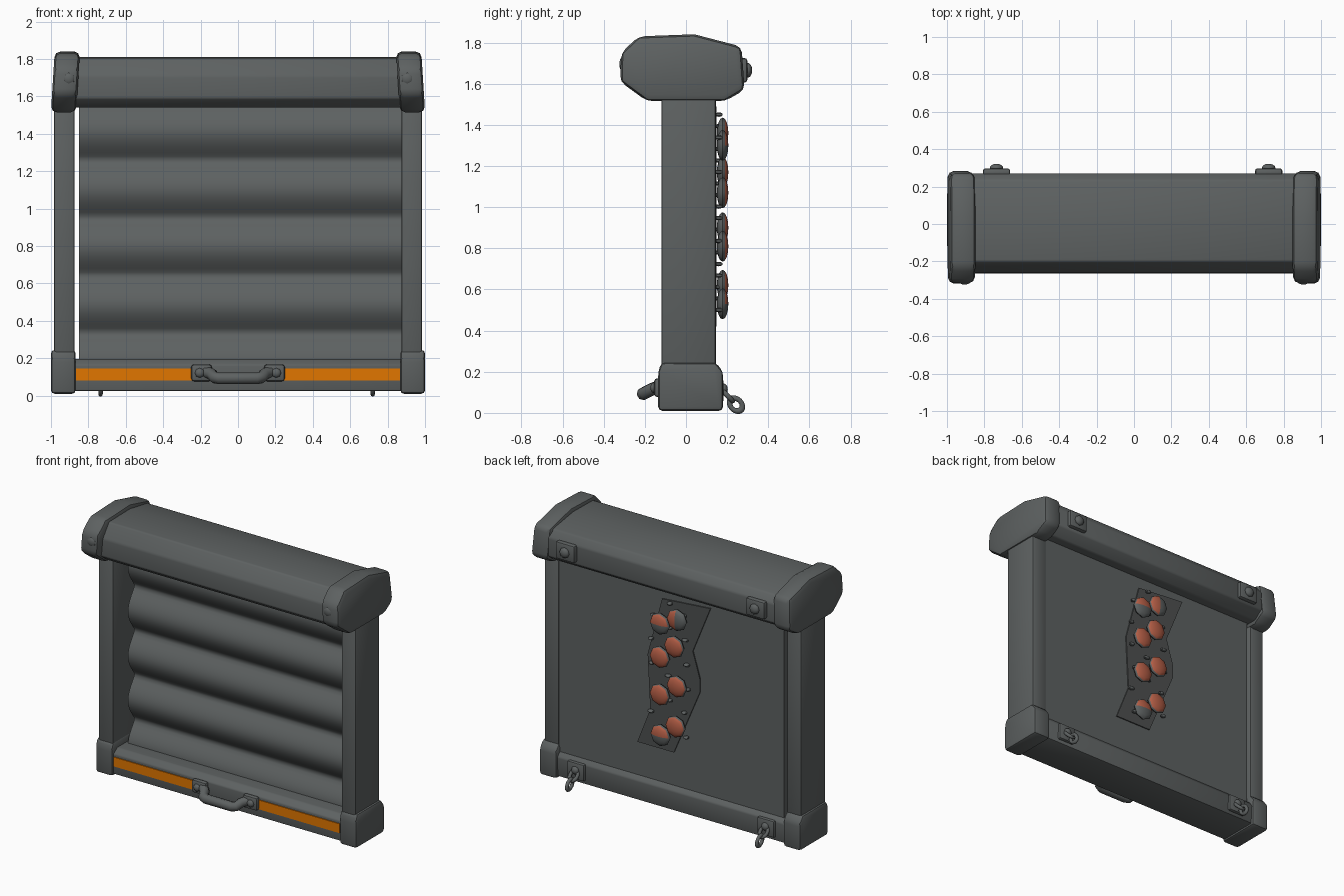
import bpy, bmesh, math, random
from mathutils import Matrix

random.seed(4)
cube = bpy.data.objects.get("Cube")
if cube:
    bpy.data.objects.remove(cube)


def material(name, rgb):
    m = bpy.data.materials.new(name)
    m.use_nodes = True
    color = (*rgb, 1)
    m.diffuse_color = color
    bsdf = m.node_tree.nodes["Principled BSDF"]
    bsdf.inputs["Base Color"].default_value = color
    bsdf.inputs["Roughness"].default_value = 0.7
    return m


GRAY = material("steel gray", (0.11, 0.12, 0.12))
DARK = material("dark gray", (0.075, 0.08, 0.08))
ORANGE = material("orange paint", (0.75, 0.18, 0.0))
RED = material("rusty red", (0.45, 0.11, 0.06))


def finish(bm, name, mats, angle=35):
    bmesh.ops.recalc_face_normals(bm, faces=bm.faces)
    me = bpy.data.meshes.new(name)
    bm.to_mesh(me)
    bm.free()
    for m in mats:
        me.materials.append(m)
    ob = bpy.data.objects.new(name, me)
    bpy.context.collection.objects.link(ob)
    smooth(ob, angle)
    return ob


def smooth(ob, angle=35):
    bpy.ops.object.select_all(action='DESELECT')
    ob.select_set(True)
    bpy.context.view_layer.objects.active = ob
    bpy.ops.object.shade_smooth_by_angle(angle=math.radians(angle))


def round_edges(bm, width, segments=2):
    edges = [e for e in bm.edges if e.calc_face_angle(0) > 0.3]
    bmesh.ops.bevel(bm, geom=edges, offset=width, segments=segments,
                    profile=0.5, affect='EDGES', clamp_overlap=True)


def prism(name, profile, x0, x1, mat, bevel=0.0, angle=35):
    """Extrude a (y, z) profile along x."""
    bm = bmesh.new()
    face = bm.faces.new([bm.verts.new((x0, y, z)) for y, z in profile])
    new = bmesh.ops.extrude_face_region(bm, geom=[face])["geom"]
    bmesh.ops.translate(bm, vec=(x1 - x0, 0, 0),
                        verts=[v for v in new if isinstance(v, bmesh.types.BMVert)])
    bmesh.ops.recalc_face_normals(bm, faces=bm.faces)
    if bevel:
        round_edges(bm, bevel)
    return finish(bm, name, [mat], angle)


def box(name, lo, hi, mat, bevel=0.0):
    profile = [(lo[1], lo[2]), (hi[1], lo[2]), (hi[1], hi[2]), (lo[1], hi[2])]
    return prism(name, profile, lo[0], hi[0], mat, bevel)


def stud(name, loc, size, mat, sides=8):
    """Rounded head whose axis runs along y."""
    bm = bmesh.new()
    bmesh.ops.create_uvsphere(bm, u_segments=sides, v_segments=8, radius=1)
    bm.transform(Matrix.Translation(loc) @ Matrix.Diagonal((*size, 1))
                 @ Matrix.Rotation(-math.pi / 2, 4, 'X'))
    return finish(bm, name, [mat], 50)


# Side posts, feet and hood end caps
cap_profile = [(-.23, 1.83), (.04, 1.84), (.27, 1.78), (.285, 1.57),
               (.19, 1.515), (-.19, 1.515), (-.32, 1.61), (-.315, 1.75)]
foot_profile = [(-.135, .01), (.18, .01), (.18, .2), (.145, .245),
                (-.12, .245), (-.135, .2)]
for s, side in ((-1, "right"), (1, "left")):
    prism(f"{side}_post", [(-.12, .15), (.145, .15), (.145, 1.6), (-.12, 1.6)],
          s * .873, s * .985, GRAY, .012)
    prism(f"{side}_foot", foot_profile, s * .868, s, GRAY, .02)
    cap = prism(f"{side}_hood_cap", cap_profile, s * .85, s * .985, GRAY, .03)
    for v in cap.data.vertices:
        v.co.x += s * .02 * (1.84 - v.co.z) / .32 - s * .005
    stud(f"{side}_cap_bolt", (s * .905, -.308, 1.695), (.035, .016, .035), GRAY, 6)

# Hood tube between the caps
hood_profile = [(-.2, 1.805), (.03, 1.81), (.235, 1.77), (.27, 1.72), (.27, 1.59),
                (.2, 1.54), (-.2, 1.54), (-.265, 1.59), (-.26, 1.71)]
prism("hood", hood_profile, -.87, .87, GRAY, .01, 50)

# Rolling shutter: rounded slats in front, flat back
pitch, valley, steps = .308, .335, 75
front = []
for i in range(steps + 1):
    z = .1 + 1.5 * i / steps
    wave = math.sqrt(math.sin(math.pi * (z - valley) / pitch) ** 2 + .015)
    front.append((.09 - .08 * wave, z))
prism("shutter", front + [(.14, 1.6), (.14, .1)], -.85, .875, GRAY, 0, 60)

# Bottom bar
bar_profile = [(-.12, .025), (.16, .025), (.165, .16), (.135, .195),
               (-.08, .195), (-.12, .165)]
prism("bottom_bar", bar_profile, -.88, .88, GRAY, .008)

# Painted stripes and the front handle between them
for s, side in ((-1, "right"), (1, "left")):
    a, b = sorted((s * .14, s * .25))
    box(f"{side}_handle_pad", (a, -.155, .077), (b, -.115, .168), GRAY, .015)
    stud(f"{side}_handle_bolt", (s * .205, -.155, .122), (.026, .018, .026), GRAY)
    a, b = sorted((s * .235, s * .865))
    box(f"{side}_painted_stripe", (a, -.126, .082), (b, -.118, .146), ORANGE)
curve = bpy.data.curves.new("handle_grip", 'CURVE')
curve.dimensions = '3D'
curve.bevel_depth = .032
curve.bevel_resolution = 2
curve.use_fill_caps = True
path = [(.17, -.135, .125), (.14, -.165, .115), (.125, -.2, .097), (.1, -.208, .093)]
path += [(-x, y, z) for x, y, z in reversed(path)]
spline = curve.splines.new('POLY')
spline.points.add(len(path) - 1)
for p, co in zip(spline.points, path):
    p.co = (*co, 1)
spline.use_smooth = True
curve.materials.append(GRAY)
grip = bpy.data.objects.new("handle_grip", curve)
bpy.context.collection.objects.link(grip)

# Back fittings: latch plates on the hood, plates with hanging links on the bar
for x, side in ((-.735, "right"), (.72, "left")):
    box(f"{side}_latch_plate", (x - .073, .255, 1.605), (x + .073, .298, 1.725), GRAY, .014)
    stud(f"{side}_latch_knob", (x, .3, 1.665), (.036, .022, .036), GRAY)
    box(f"{side}_link_plate", (x - .065, .15, .05), (x + .065, .182, .165), GRAY, .01)
    stud(f"{side}_link_bolt", (x, .183, .115), (.028, .02, .028), GRAY)
    for k, (y, z) in enumerate(((.2, .085), (.243, .04))):
        bpy.ops.mesh.primitive_torus_add(major_segments=16, minor_segments=8,
                                         major_radius=.027, minor_radius=.012)
        link = bpy.context.object
        link.name = f"{side}_chain_link_{k + 1}"
        link.data.transform(Matrix.Translation((x, y, z))
                            @ Matrix.Rotation(math.radians(-46), 4, 'X')
                            @ Matrix.Rotation(math.pi / 2 * k, 4, 'Y')
                            @ Matrix.Diagonal((1, 1.3, 1, 1)))
        link.data.materials.append(GRAY)
        smooth(link, 60)

# Dark patch on the back of the shutter
outline = [(.08, 1.46), (-.29, 1.49), (-.155, 1.16), (-.21, .98), (-.21, .89),
           (-.01, .42), (.27, .42), (.17, .67), (.19, 1.05)]
bm = bmesh.new()
patch = bm.faces.new([bm.verts.new((x, .139, z)) for x, z in outline])
ext = bmesh.ops.extrude_face_region(bm, geom=[patch])["geom"]
bmesh.ops.translate(bm, vec=(0, .009, 0),
                    verts=[v for v in ext if isinstance(v, bmesh.types.BMVert)])
finish(bm, "back_patch", [DARK])

# Rusty knobs: red crown over a gray rim, some only partly red
knobs = [(.075, 1.3), (-.055, 1.36), (-.035, 1.17), (.075, 1.07),
         (-.055, .9), (.075, .81), (-.045, .62), (.07, .53)]
for i, (x, z) in enumerate(knobs):
    knob = stud(f"back_knob_{i + 1}", (x, .178, z), (.075, .028, .075), GRAY)
    knob.data.materials.append(RED)
    for f in knob.data.polygons:
        red = f.center.y > .184
        if i in (0, 7):
            red = red and f.center.z > z
        elif i == 1:
            red = red and f.center.x > x
        f.material_index = int(red)

# Small chips scattered beside the knobs
for i in range(18):
    z = .5 + .95 * i / 17
    x = (.14, -.11, .01)[i % 3] + random.uniform(-.02, .02)
    stud(f"chip_{i + 1}", (x, .16, z), (random.uniform(.018, .026), .018, .011), GRAY, 6)
